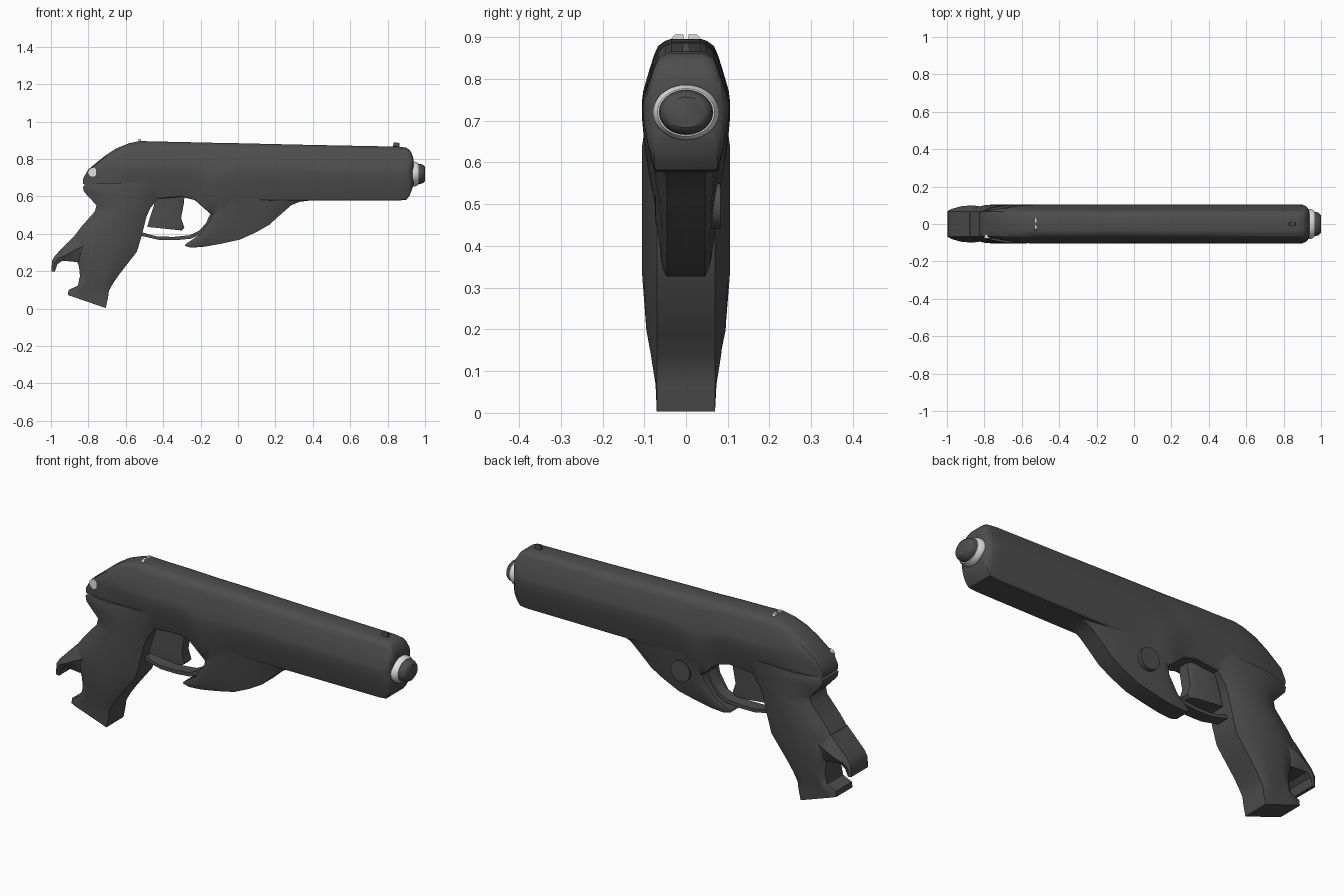
import bpy, bmesh, math
from mathutils import Vector, Matrix


def material(name, v):
    m = bpy.data.materials.new(name)
    m.diffuse_color = (v, v, v, 1)
    return m


DARK = material("dark_grey", 0.075)
LIGHT = material("light_grey", 0.75)


def smooth(ob, angle=35):
    bpy.ops.object.select_all(action='DESELECT')
    ob.select_set(True)
    bpy.context.view_layer.objects.active = ob
    bpy.ops.object.shade_smooth_by_angle(angle=math.radians(angle))


def skin(name, rings, mat):
    """Skin a list of closed rings and cap both ends."""
    bm = bmesh.new()
    vr = [[bm.verts.new(p) for p in r] for r in rings]
    n = len(rings[0])
    for a, b in zip(vr, vr[1:]):
        for i in range(n):
            j = (i + 1) % n
            bm.faces.new((a[i], a[j], b[j], b[i]))
    bm.faces.new(vr[0][::-1])
    bm.faces.new(vr[-1])
    bmesh.ops.recalc_face_normals(bm, faces=bm.faces)
    me = bpy.data.meshes.new(name)
    bm.to_mesh(me)
    bm.free()
    me.materials.append(mat)
    ob = bpy.data.objects.new(name, me)
    bpy.context.collection.objects.link(ob)
    smooth(ob)
    return ob


def loft(name, stations, section, mat=DARK):
    """Station: x, z at t=0, x, z at t=1, widest half width. Section: (t, half width)."""
    rings = []
    for px, pz, qx, qz, cap in stations:
        pts = [(px + (qx - px) * t, min(w, cap), pz + (qz - pz) * t) for t, w in section]
        rings.append(pts + [(x, -y, z) for x, y, z in reversed(pts)])
    return skin(name, rings, mat)


def turned(name, profile, mat, z=0.72, stretch=1.2, sides=40):
    """Turned part along x, slightly wider than tall."""
    rings = []
    for x, r in profile:
        rings.append([(x, stretch * r * math.cos(a), z + r * math.sin(a))
                      for a in (2 * math.pi * i / sides for i in range(sides))])
    return skin(name, rings, mat)


def disc(name, loc, radius, depth, mat, tilt=0):
    bm = bmesh.new()
    bmesh.ops.create_cone(bm, cap_ends=True, segments=28, radius1=radius, radius2=radius,
                          depth=depth, matrix=Matrix.Translation(loc)
                          @ Matrix.Rotation(math.radians(90 + tilt), 4, 'X'))
    me = bpy.data.meshes.new(name)
    bm.to_mesh(me)
    bm.free()
    me.materials.append(mat)
    ob = bpy.data.objects.new(name, me)
    bpy.context.collection.objects.link(ob)
    smooth(ob)


# Barrel housing: x, bottom z, top z, widest half width
housing = [(-.829, .668, .694, .062), (-.80, .655, .745, .07), (-.712, .63, .817, .085),
           (-.65, .615, .857, .095), (-.58, .60, .885, .102), (-.525, .585, .896, .105),
           (-.42, .588, .893, .105), (-.30, .598, .891, .105), (-.23, .58, .889, .105),
           (-.18, .535, .888, .105), (-.14, .50, .887, .105), (-.09, .52, .886, .105),
           (-.03, .56, .885, .105), (.1, .577, .882, .105), (.40, .577, .875, .105),
           (.86, .578, .866, .105), (.90, .582, .861, .103), (.918, .605, .848, .096),
           (.93, .637, .828, .084), (.938, .66, .80, .065)]
housing_section = [(0, .07), (.02, .076), (.2, .09), (.38, .1), (.52, .105), (.6, .102),
                   (.76, .088), (.88, .076), (.945, .067), (.985, .05), (1, .036)]
body = loft("body", [(x, b, x, t, w) for x, b, t, w in housing], housing_section)

# Fin under the barrel, swept back towards the trigger guard
fin = loft("fin", [(-.285, .335, -.28, .345, .045), (-.25, .326, -.205, .395, .055),
                   (-.18, .331, -.15, .47, .064), (-.09, .347, -.13, .53, .075),
                   (.01, .369, -.08, .63, .088), (.10, .41, .04, .65, .09),
                   (.168, .449, .12, .66, .09), (.235, .51, .21, .66, .09),
                   (.285, .553, .27, .66, .09), (.33, .571, .32, .66, .09),
                   (.39, .579, .39, .65, .07)],
           [(0, .046), (.25, .06), (.6, .073), (.85, .083), (1, .088)])

# Grip, front strap to back strap, from top to foot
grip_section = [(0, .07), (.12, .086), (.3, .1), (.5, .105), (.7, .102), (.86, .088), (1, .066)]
grip = loft("grip", [(-.36, .68, -.813, .668, .1), (-.39, .63, -.829, .652, .105),
                     (-.43, .587, -.824, .625, .105), (-.47, .535, -.757, .553, .105),
                     (-.49, .49, -.765, .52, .105), (-.515, .39, -.84, .435, .105),
                     (-.54, .305, -.90, .355, .105), (-.632, .187, -.85, .225, .095),
                     (-.665, .14, -.845, .175, .085), (-.69, .096, -.856, .123, .078),
                     (-.694, .064, -.906, .10, .073), (-.707, .003, -.91, .073, .07)],
            grip_section)

# Hooked tail behind the grip
tail = loft("tail", [(-.78, .30, -.80, .40, .09), (-.855, .248, -.88, .385, .1),
                     (-.90, .253, -.945, .318, .095), (-.941, .255, -.978, .284, .085),
                     (-.966, .237, -.995, .255, .078), (-.979, .198, -.997, .20, .07)],
            [(0, .075), (.5, .1), (1, .068)])

# Fuse the shell into one body
for part in (grip, tail, fin):
    mod = body.modifiers.new("join", 'BOOLEAN')
    mod.operation = 'UNION'
    mod.solver = 'EXACT'
    mod.object = part
    bpy.context.view_layer.objects.active = body
    bpy.ops.object.modifier_apply(modifier=mod.name)
    bpy.data.objects.remove(part)
smooth(body, 30)

# Trigger guard strip
loft("trigger_guard", [(-.136, .50, -.15, .505, 1), (-.155, .45, -.172, .455, 1),
                       (-.195, .40, -.21, .415, 1), (-.25, .374, -.26, .392, 1),
                       (-.33, .366, -.34, .384, 1), (-.42, .367, -.43, .385, 1),
                       (-.53, .392, -.52, .41, 1)], [(0, .032), (1, .032)])

# Trigger, rear to front
loft("trigger", [(-.485, .437, -.30, .418, 1), (-.48, .455, -.287, .432, 1),
                 (-.47, .49, -.304, .485, 1), (-.45, .55, -.29, .56, 1),
                 (-.44, .61, -.285, .61, 1)],
     [(0, .04), (.85, .04), (1, .028)])

# Muzzle collar and tip
turned("muzzle_collar", [(.915, .066), (.948, .066), (.966, .057)], LIGHT)
turned("muzzle_tip", [(.955, .055), (.982, .052), (.994, .045), (1.0, .037)], DARK)

# Rear sight posts, front sight blade
for side, label in ((-1, "left"), (1, "right")):
    rings = [[(x, side * y, z) for y, z in ((.006, .885), (.036, .885), (.036, .895),
                                            (.026, .907), (.006, .907))] for x in (-.532, -.518)]
    skin("rear_sight_" + label, rings, LIGHT)
loft("front_sight", [(.828, .86, .832, .889, 1), (.865, .86, .862, .886, 1)],
     [(0, .009), (1, .007)])

# Side button on the back, small light stud on the front
disc("side_button", Vector((-.025, .07, .495)), .055, .026, DARK)
disc("rear_stud", Vector((-.777, -.067, .73)), .024, .02, LIGHT)
